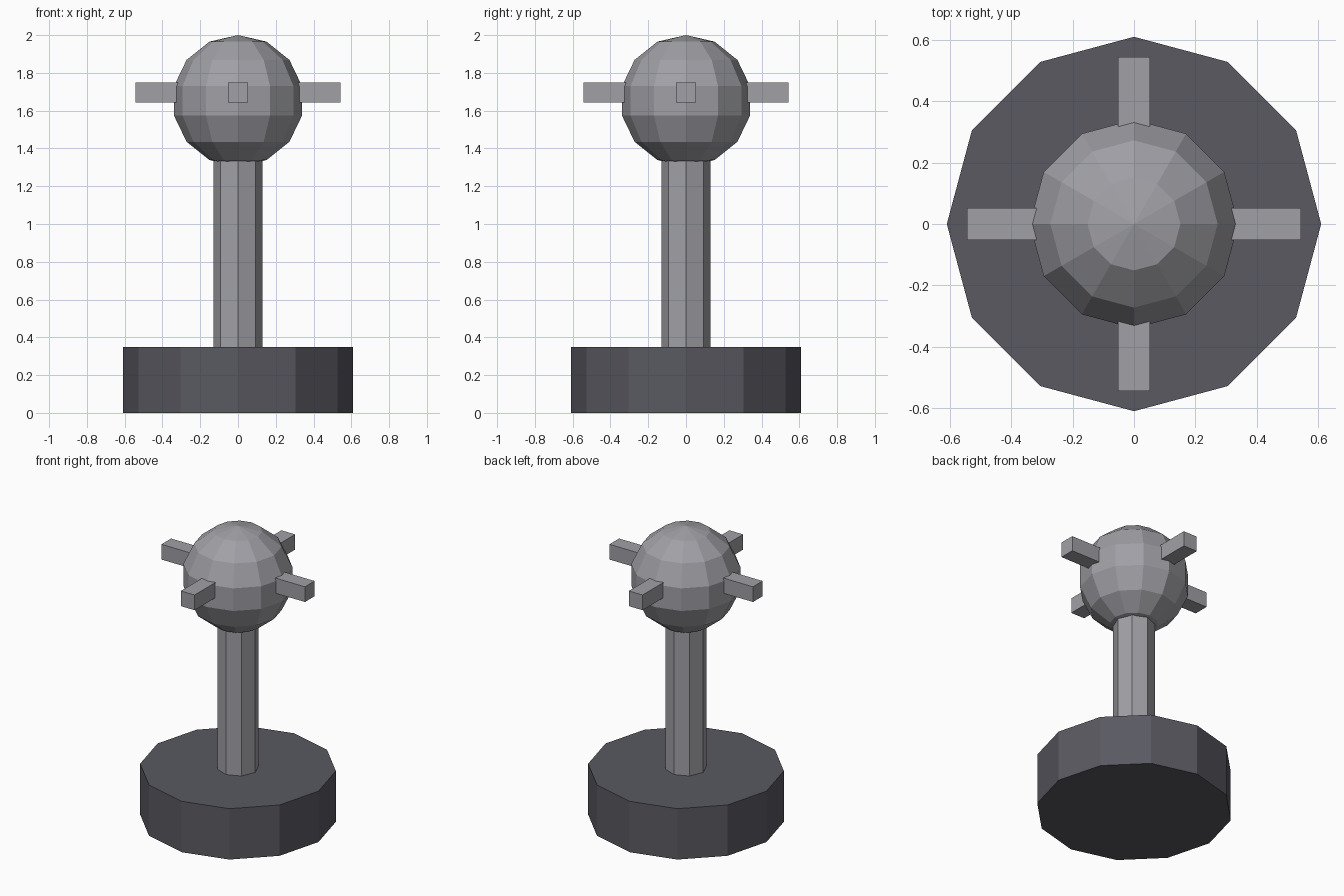
import bpy
import math

old = bpy.data.objects.get("Cube")
if old:
    bpy.data.objects.remove(old, do_unlink=True)


def make_material(name, colour):
    mat = bpy.data.materials.new(name)
    mat.use_nodes = True
    mat.diffuse_color = colour
    mat.node_tree.nodes["Principled BSDF"].inputs["Base Color"].default_value = colour
    return mat


dark_grey = make_material("dark_grey", (0.1, 0.1, 0.12, 1))
light_grey = make_material("light_grey", (0.35, 0.35, 0.38, 1))


def finish(name, mat):
    obj = bpy.context.object
    obj.name = obj.data.name = name
    obj.data.materials.append(mat)
    return obj


def prism(name, sides, radius, bottom, top, mat):
    # Upright prism with its corners on the x and y axes
    bpy.ops.mesh.primitive_cylinder_add(
        vertices=sides, radius=radius, depth=top - bottom,
        location=(0, 0, (bottom + top) / 2))
    return finish(name, mat)


# Pedestal and post
prism("base", 12, 0.609, 0, 0.348, dark_grey)
prism("post", 8, 0.13, 0.348, 1.39, light_grey)

# Faceted ball on the post
bpy.ops.mesh.primitive_uv_sphere_add(
    segments=12, ring_count=7, radius=0.348, location=(0, 0, 1.652))
finish("ball", light_grey)

# Four square pegs around the ball
inner, outer, thick = 0.28, 0.543, 0.104
for i, side in enumerate(("left", "back", "right", "front")):
    angle = i * math.pi / 2
    middle = (inner + outer) / 2
    bpy.ops.mesh.primitive_cube_add(
        size=1, rotation=(0, 0, angle),
        location=(middle * math.cos(angle), middle * math.sin(angle), 1.696))
    peg = finish(side + "_peg", light_grey)
    peg.scale = (outer - inner, thick, thick)
